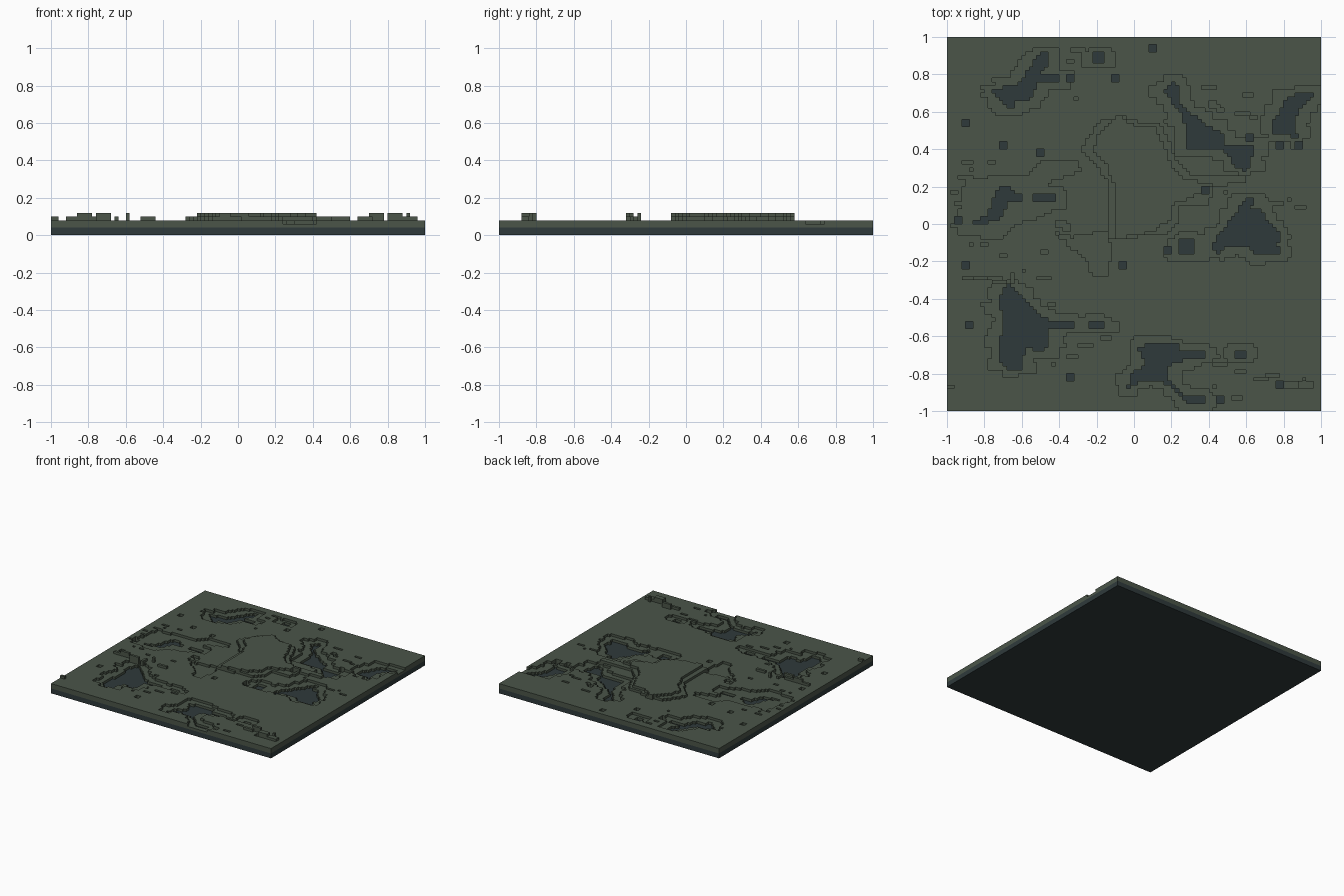
import bpy, bmesh, math, random
from mathutils import Vector

random.seed(4)
if "Cube" in bpy.data.objects:
    bpy.data.objects.remove(bpy.data.objects["Cube"], do_unlink=True)

N, CELL = 100, 0.02          # blocks per side, block size
WATER, SHELF, PLAIN, HILL, PEAK = 2, 3, 4, 5, 6   # column heights in blocks


def material(name, rgb):
    mat = bpy.data.materials.new(name)
    mat.use_nodes = True
    colour = (*rgb, 1)
    mat.diffuse_color = colour
    bsdf = mat.node_tree.nodes["Principled BSDF"]
    bsdf.inputs["Base Color"].default_value = colour
    bsdf.inputs["Roughness"].default_value = 0.9
    return mat


moss = material("moss_green", (0.070, 0.091, 0.066))
slate = material("slate_blue", (0.028, 0.042, 0.044))

level = [[PLAIN] * N for _ in range(N)]     # level[column x][row y]


def inside(x, y, pts):
    hit = False
    for (ax, ay), (bx, by) in zip(pts, pts[1:] + pts[:1]):
        if (ay > y) != (by > y) and x < ax + (y - ay) * (bx - ax) / (by - ay):
            hit = not hit
    return hit


def stamp(height, pts):
    """Set every column whose centre lies in the outline."""
    for i in range(N):
        for j in range(N):
            if inside((i + .5) * CELL - 1, (j + .5) * CELL - 1, pts):
                level[i][j] = height


def box(height, x0, y0, x1, y1):
    stamp(height, [(x0, y0), (x1, y0), (x1, y1), (x0, y1)])


def roughen(height, bounds, count):
    """Scatter short one-block strips in a rectangle of plain ground."""
    x0, y0, x1, y1 = bounds
    for _ in range(count):
        i = int((random.uniform(x0, x1) + 1) / CELL)
        j = int((random.uniform(y0, y1) + 1) / CELL)
        for k in range(i, min(N, i + random.randint(1, 4))):
            if level[k][j] == PLAIN:
                level[k][j] = height


# Shallow valley on the left
stamp(SHELF, [(-.92, .2), (-.72, .27), (-.58, .25), (-.5, .33), (-.3, .34), (-.28, .28),
              (-.46, .22), (-.4, .1), (-.5, .04), (-.62, .0), (-.7, -.08), (-.94, -.06)])
stamp(SHELF, [(-.38, -.1), (-.3, -.06), (-.14, -.04), (-.12, -.14), (-.14, -.28),
              (-.22, -.28), (-.26, -.18)])

# Central plateau with its upper step
stamp(HILL, [(-.28, .40), (-.22, .50), (-.16, .56), (-.06, .58), (.02, .55), (.14, .55), (.18, .46),
             (.22, .36), (.30, .27), (.60, .25), (.60, .22), (.42, .20), (.40, .10), (.24, .10),
             (.24, .02), (.16, -.06), (-.13, -.08), (-.13, .20), (-.20, .32)])
stamp(PEAK, [(-.22, .40), (-.18, .50), (-.08, .58), (.00, .53), (.11, .52), (.16, .42), (.20, .32),
             (.28, .24), (.42, .22), (.42, .20), (.30, .14), (.20, .10), (.20, .04), (.12, -.04),
             (-.10, -.08), (-.10, .20), (-.16, .34)])

# Small ridges
for x0, y0, x1, y1 in [(-.92, -.30, -.86, -.28), (-.84, -.30, -.70, -.28), (-.66, -.32, -.64, -.26),
                       (-.52, -.30, -.44, -.28), (-1, -.88, -.96, -.86), (.64, -.84, .72, -.82),
                       (.76, -.88, .96, -.84)]:
    box(HILL, x0, y0, x1, y1)
for x0, y0, x1, y1 in [(-.86, -.30, -.78, -.28), (-.76, -.32, -.68, -.30), (-.60, -.26, -.58, -.24),
                       (.80, -.88, .88, -.84), (.70, -.82, .78, -.80), (.90, -.84, .92, -.82)]:
    box(PEAK, x0, y0, x1, y1)

# Ponds
stamp(WATER, [(-.76, .72), (-.62, .74), (-.57, .82), (-.50, .92), (-.45, .92), (-.47, .84),
              (-.50, .80), (-.41, .80), (-.41, .76), (-.52, .75), (-.55, .67), (-.63, .66),
              (-.66, .60), (-.70, .65)])
stamp(WATER, [(.16, .70), (.20, .76), (.24, .74), (.24, .66), (.28, .60), (.33, .58), (.40, .52),
              (.48, .48), (.48, .42), (.64, .42), (.63, .36), (.60, .28), (.54, .31), (.48, .40),
              (.28, .40), (.28, .52), (.24, .62)])
stamp(WATER, [(.73, .54), (.77, .58), (.82, .68), (.92, .70), (.96, .70), (.90, .63), (.86, .56),
              (.86, .50), (.90, .45), (.87, .45), (.82, .48), (.75, .47)])
stamp(WATER, [(.41, -.13), (.45, -.06), (.55, .06), (.61, .15), (.64, .15), (.63, .09), (.70, .06),
              (.72, .0), (.77, -.04), (.78, -.10), (.75, -.12), (.79, -.12), (.79, -.16),
              (.64, -.16), (.62, -.13), (.50, -.11), (.44, -.16)])
stamp(WATER, [(-.86, .01), (-.78, .05), (-.76, .12), (-.72, .20), (-.66, .20), (-.64, .16),
              (-.59, .16), (-.59, .12), (-.68, .11), (-.71, .03), (-.78, .01)])
stamp(WATER, [(-.70, -.34), (-.66, -.32), (-.62, -.38), (-.56, -.43), (-.52, -.48), (-.44, -.52),
              (-.32, -.52), (-.32, -.56), (-.46, -.56), (-.46, -.64), (-.50, -.68), (-.58, -.66),
              (-.61, -.78), (-.67, -.78), (-.72, -.74), (-.72, -.62), (-.69, -.55), (-.70, -.48),
              (-.73, -.44)])
stamp(WATER, [(.02, -.66), (.08, -.64), (.25, -.64), (.25, -.68), (.38, -.68), (.38, -.72),
              (.26, -.73), (.18, -.76), (.17, -.82), (.28, -.92), (.38, -.92), (.38, -.96),
              (.28, -.96), (.22, -.88), (.14, -.84), (.04, -.84), (-.04, -.88), (.0, -.78),
              (.07, -.76), (.04, -.70)])
for x0, y0, x1, y1 in [(-.54, .12, -.42, .16), (-.24, -.56, -.16, -.52), (.24, -.16, .32, -.08),
                       (.54, -.72, .60, -.68), (-.22, .86, -.16, .92)]:
    box(WATER, x0, y0, x1, y1)

# Ragged shelves around the ponds
for i, j in [(i, j) for i in range(N) for j in range(N) if level[i][j] == WATER]:
    rx = random.choice((1, 1, 2, 2, 3, 4))
    ry = random.choice((1, 1, 1, 2))
    for a in range(max(0, i - rx), min(N, i + rx + 1)):
        for b in range(max(0, j - ry), min(N, j + ry + 1)):
            if level[a][b] == PLAIN:
                level[a][b] = SHELF

# Tiny pools
for x, y in [(-.5, .38), (-.7, .42), (-.9, .54), (-.34, .78), (.1, .94), (-.1, .78), (.88, .42),
             (.78, .42), (.38, .18), (-.94, .02), (-.9, -.22), (-.06, -.22), (.18, -.14),
             (-.34, -.82), (.46, -.94), (.78, -.86), (-.88, -.54), (.62, .46)]:
    box(WATER, x - .02, y - .02, x + .02, y + .02)

# Loose single-block dips near the shores and the valley
for bounds, count in [((-.85, .55, -.3, .95), 14), ((.1, .35, .7, .75), 16), ((.7, .4, .96, .75), 8),
                      ((.35, -.22, .9, .2), 20), ((-.98, -.2, -.35, .35), 26),
                      ((-.85, -.75, -.15, -.4), 16), ((0, -.95, .65, -.6), 16)]:
    roughen(SHELF, bounds, count)

# Columns become block faces: slate bed below, mossy ground above
meshes = {"slate_bed": (bmesh.new(), slate), "mossy_ground": (bmesh.new(), moss)}


def quad(part, *corners):
    bm = meshes[part][0]
    bm.faces.new([bm.verts.new(Vector((x * CELL - 1, y * CELL - 1, z * CELL)))
                  for x, y, z in corners])


def height_at(i, j):
    return level[i][j] if 0 <= i < N and 0 <= j < N else 0


for i in range(N):
    for j in range(N):
        h = level[i][j]
        quad("slate_bed" if h == WATER else "mossy_ground",
             (i, j, h), (i + 1, j, h), (i + 1, j + 1, h), (i, j + 1, h))
        for di, dj, a, b in [(0, -1, (i, j), (i + 1, j)), (1, 0, (i + 1, j), (i + 1, j + 1)),
                             (0, 1, (i + 1, j + 1), (i, j + 1)), (-1, 0, (i, j + 1), (i, j))]:
            for k in range(height_at(i + di, j + dj), h):
                quad("slate_bed" if k < WATER else "mossy_ground",
                     (*a, k), (*b, k), (*b, k + 1), (*a, k + 1))
quad("slate_bed", (0, 0, 0), (0, N, 0), (N, N, 0), (N, 0, 0))

for name, (bm, mat) in meshes.items():
    bmesh.ops.remove_doubles(bm, verts=bm.verts, dist=0.0005)
    mesh = bpy.data.meshes.new(name)
    bm.to_mesh(mesh)
    bm.free()
    mesh.materials.append(mat)
    bpy.context.collection.objects.link(bpy.data.objects.new(name, mesh))
